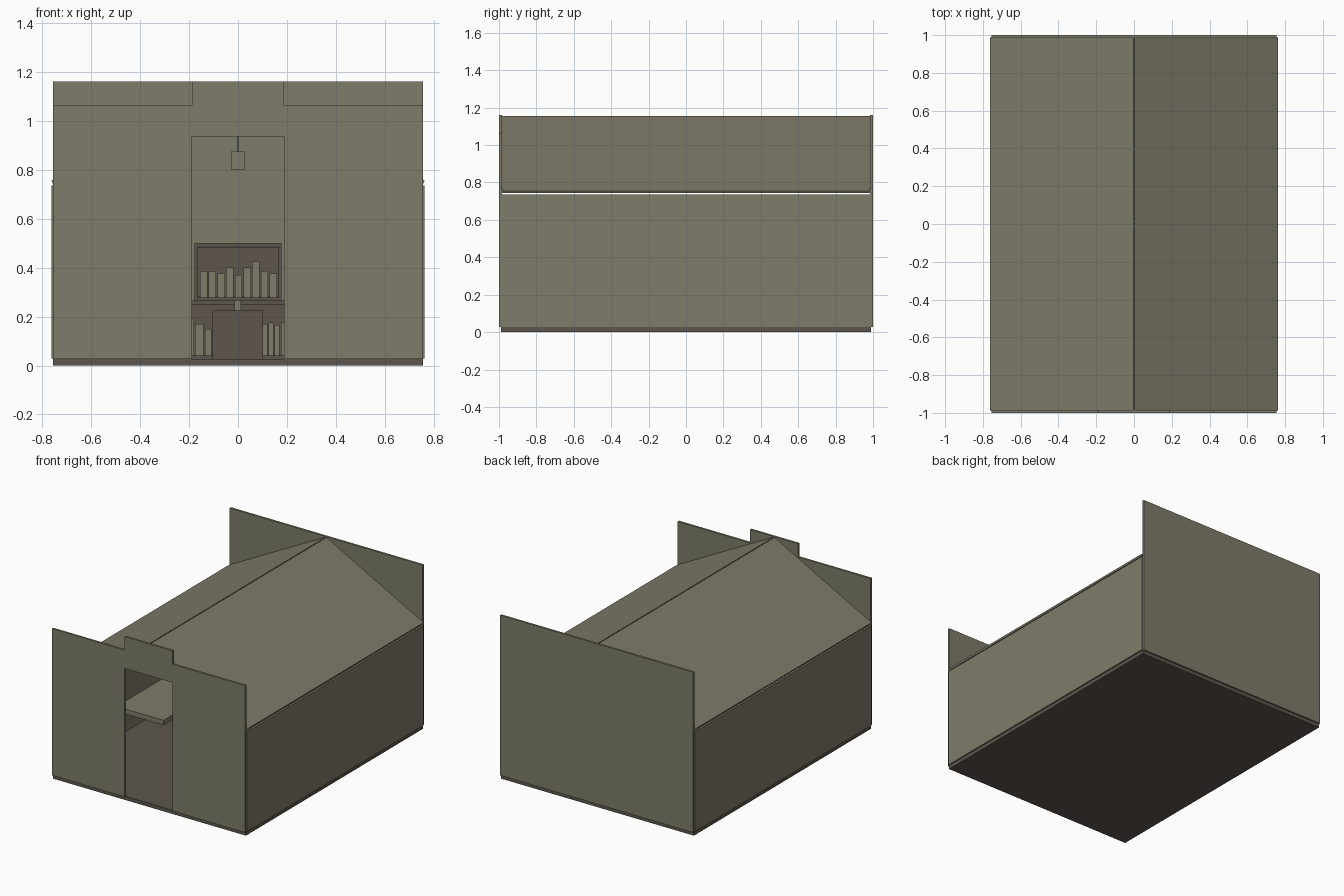
import bpy, bmesh

old = bpy.data.objects.get("Cube")
if old:
    bpy.data.objects.remove(old)


def material(name, rgb):
    m = bpy.data.materials.new(name)
    m.use_nodes = True
    m.diffuse_color = (*rgb, 1)
    bsdf = next(n for n in m.node_tree.nodes if n.type == 'BSDF_PRINCIPLED')
    bsdf.inputs["Base Color"].default_value = (*rgb, 1)
    return m


tan = material("tan plaster", (0.21, 0.20, 0.142))
brown = material("dark brown wood", (0.11, 0.093, 0.076))


def finish(name, bm, mat):
    bmesh.ops.recalc_face_normals(bm, faces=bm.faces)
    me = bpy.data.meshes.new(name)
    bm.to_mesh(me)
    bm.free()
    me.materials.append(mat)
    ob = bpy.data.objects.new(name, me)
    bpy.context.collection.objects.link(ob)
    return ob


def prism(name, profile, y0, y1, mat):
    """Extrude an x-z outline along y."""
    bm = bmesh.new()
    face = bm.faces.new([bm.verts.new((x, y0, z)) for x, z in profile])
    ext = bmesh.ops.extrude_face_region(bm, geom=[face])["geom"]
    verts = [v for v in ext if isinstance(v, bmesh.types.BMVert)]
    bmesh.ops.translate(bm, verts=verts, vec=(0, y1 - y0, 0))
    return finish(name, bm, mat)


def box(name, x0, x1, y0, y1, z0, z1, mat):
    return prism(name, [(x0, z0), (x1, z0), (x1, z1), (x0, z1)], y0, y1, mat)


def row_of_books(name, books, y0, y1, base):
    for i, (x0, x1, top) in enumerate(books):
        box(f"{name}_{i + 1}", x0, x1, y0, y1, base, top, tan)


# Floor slab and end walls
box("floor_slab", -0.755, 0.755, -0.99, 0.99, 0, 0.026, brown)
box("back_wall", -0.755, 0.755, 0.985, 1.0, 0.026, 1.16, tan)
door, step = 0.188, 0.188
prism("front_wall", [
    (-0.755, 0.026), (-door, 0.026), (-door, 0.935), (door, 0.935),
    (door, 0.026), (0.755, 0.026), (0.755, 1.065), (step, 1.065),
    (step, 1.16), (-step, 1.16), (-step, 1.065), (-0.755, 1.065)],
    -1.0, -0.985, tan)

# Side walls, roof slopes and wall counters on both sides
for side, s in (("left", 1), ("right", -1)):
    box(f"{side}_wall", s * 0.748, s * 0.762, -0.988, 0.988, 0.028, 0.735, tan)
    prism(f"{side}_roof_slope",
          [(s * 0.003, 1.155), (s * 0.762, 0.755), (s * 0.757, 0.743),
           (s * 0.003, 1.140)], -0.985, 0.985, tan)
    box(f"{side}_counter", s * 0.38, s * 0.748, -0.29, 0.6, 0.21, 0.245, tan)

# Desk with a small stand on it
box("desk", -0.105, 0.103, 0.3, 0.5, 0.026, 0.225, brown)
box("desk_stand", -0.015, 0.012, 0.38, 0.41, 0.225, 0.265, tan)

# Low bookcase along the back wall
box("bookcase_back", -0.4, 0.4, 0.97, 0.985, 0.026, 0.25, brown)
box("bookcase_top", -0.4, 0.4, 0.83, 0.985, 0.25, 0.265, brown)
box("bookcase_bottom", -0.4, 0.4, 0.83, 0.97, 0.026, 0.04, brown)
for s in (-1, 1):
    box("bookcase_side", s * 0.385, s * 0.4, 0.83, 0.97, 0.04, 0.25, brown)
low = [(-0.21, -0.18, 0.195), (-0.175, -0.14, 0.17), (-0.135, -0.108, 0.15),
       (0.1, 0.12, 0.17), (0.125, 0.145, 0.175), (0.15, 0.17, 0.165),
       (0.175, 0.2, 0.175)]
row_of_books("low_book", low, 0.85, 0.96, 0.04)

# Upper book cabinet: hollow frame, back panel and books
box("cabinet_back", -0.165, 0.165, 0.97, 0.985, 0.28, 0.485, brown)
for s in (-1, 1):
    box("cabinet_side", s * 0.165, s * 0.178, 0.86, 0.985, 0.265, 0.5, brown)
for z0, z1 in ((0.265, 0.278), (0.487, 0.5)):
    box("cabinet_board", -0.165, 0.165, 0.86, 0.985, z0, z1, brown)
tops = (0.385, 0.385, 0.375, 0.4, 0.37, 0.4, 0.425, 0.385, 0.375)
pitch = 0.0355
high = [(-0.155 + i * pitch, -0.125 + i * pitch, t) for i, t in enumerate(tops)]
row_of_books("high_book", high, 0.88, 0.96, 0.278)

# Hanging lamp
box("lamp_cord", -0.003, 0.003, -0.003, 0.003, 0.875, 1.14, brown)
box("lamp_shade", -0.028, 0.026, -0.027, 0.027, 0.8, 0.875, tan)
